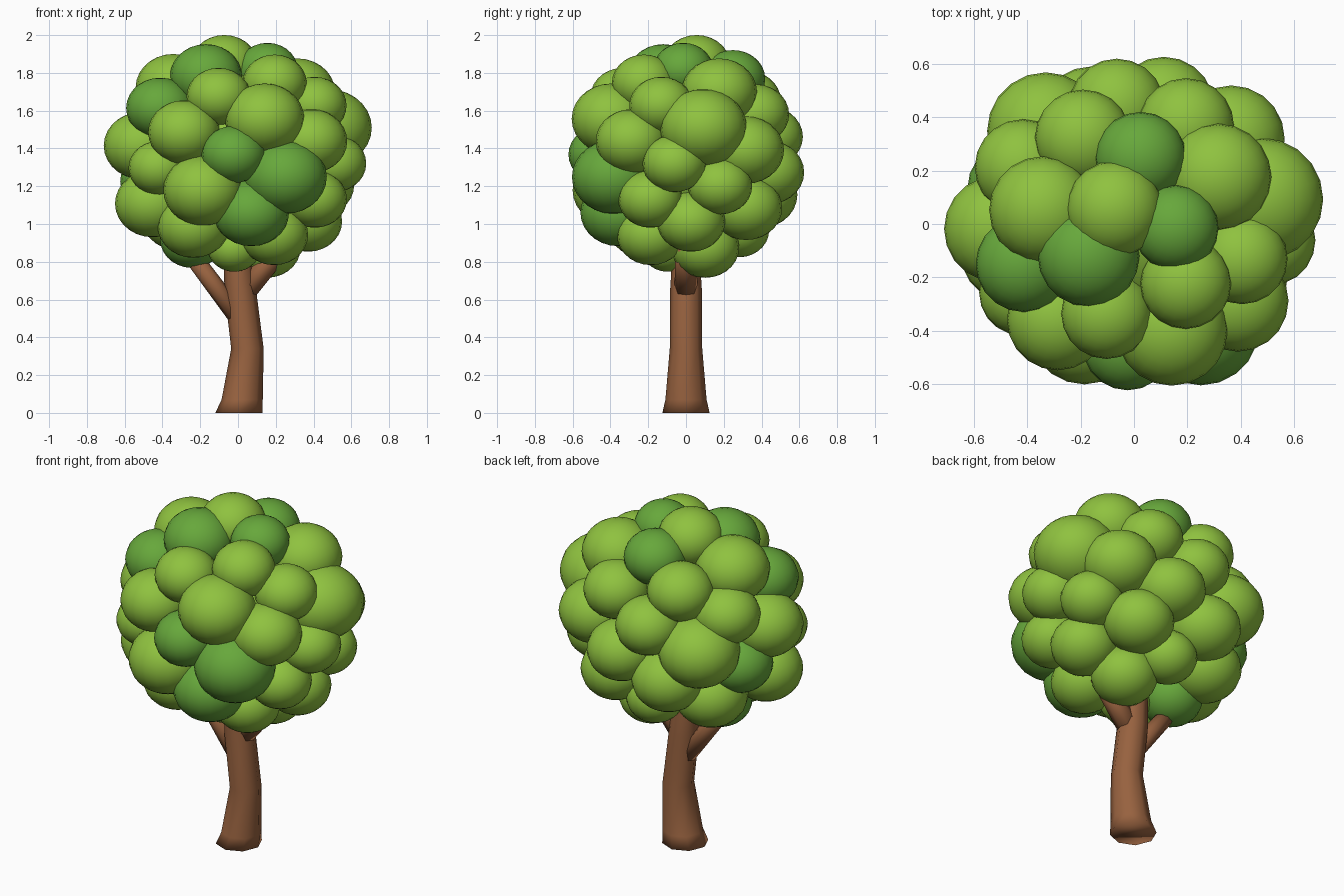
import bpy
import bmesh
from math import sin, cos, pi, radians, sqrt
from mathutils import Vector, Matrix

cube = bpy.data.objects.get("Cube")
if cube:
    bpy.data.objects.remove(cube, do_unlink=True)


def make_material(name, colour):
    material = bpy.data.materials.new(name)
    material.use_nodes = True
    material.diffuse_color = (*colour, 1)
    shader = next(n for n in material.node_tree.nodes if n.type == "BSDF_PRINCIPLED")
    shader.inputs["Base Color"].default_value = (*colour, 1)
    shader.inputs["Roughness"].default_value = 0.9
    return material


light_leaf = make_material("light leaf green", (0.275, 0.54, 0.05))
dark_leaf = make_material("dark leaf green", (0.135, 0.39, 0.044))
bark = make_material("bark brown", (0.312, 0.122, 0.05))


def finish(name, bm, material):
    """Turn a bmesh into a smooth shaded object of one colour."""
    bmesh.ops.recalc_face_normals(bm, faces=bm.faces)
    mesh = bpy.data.meshes.new(name)
    bm.to_mesh(mesh)
    bm.free()
    mesh.materials.append(material)
    obj = bpy.data.objects.new(name, mesh)
    bpy.context.collection.objects.link(obj)
    bpy.ops.object.select_all(action="DESELECT")
    obj.select_set(True)
    bpy.context.view_layer.objects.active = obj
    bpy.ops.object.shade_smooth_by_angle(angle=radians(120))
    return obj


def ellipsoid(name, centre, radii, material):
    bm = bmesh.new()
    placing = Matrix.Translation(centre) @ Matrix.Diagonal((*radii, 1))
    bmesh.ops.create_uvsphere(bm, u_segments=20, v_segments=14, radius=1, matrix=placing)
    return finish(name, bm, material)


def limb(name, stations, tilted=True, sides=8):
    """Skin rings of (x, z, radius) into a capped tube."""
    bm = bmesh.new()
    centres = [Vector((x, 0, z)) for x, z, radius in stations]
    up = Vector((0, 0, 1))
    axis = centres[-1] - centres[0] if tilted else up
    turn = up.rotation_difference(axis)
    rings = []
    for centre, (x, z, radius) in zip(centres, stations):
        ring = []
        for k in range(sides):
            angle = 2 * pi * k / sides
            offset = Vector((cos(angle), sin(angle), 0)) * radius
            offset.rotate(turn)
            ring.append(bm.verts.new(centre + offset))
        rings.append(ring)
    for low, high in zip(rings, rings[1:]):
        for k in range(sides):
            n = (k + 1) % sides
            bm.faces.new((low[k], low[n], high[n], high[k]))
    bm.faces.new(rings[0][::-1])
    bm.faces.new(rings[-1])
    return finish(name, bm, bark)


# Trunk: flared foot, a bend, then a slight lean back to the crown
limb("trunk", [(0.005, 0, 0.125), (0.022, 0.07, 0.109), (0.05, 0.34, 0.086),
               (0.012, 0.65, 0.084), (0, 0.8, 0.075), (0, 1.2, 0.05)], tilted=False)

# Branches forking from the trunk into the crown
limb("right_branch", [(0.025, 0.475, 0.052), (-0.275, 0.875, 0.046)])
limb("left_branch", [(0.02, 0.625, 0.062), (0.24, 0.89, 0.055)])

# Crown: leaf clumps spaced along a golden spiral over an ellipsoid
crown_centre = Vector((0, 0, 1.356))
crown_radii = Vector((0.515, 0.453, 0.496))
golden_angle = pi * (3 - sqrt(5))

# Clump radii in hundredths, from the top of the spiral to the bottom
clump_sizes = [18, 16, 19, 17, 17, 20, 20, 17, 18, 17, 18,
               18, 21, 18, 23, 19, 18, 19, 20, 20, 17,
               22, 17, 16, 19, 22, 18, 17, 21, 20, 17,
               20, 19, 20, 20, 18, 19, 16, 18, 17, 18, 14]
dark_clumps = {1, 2, 3, 10, 20, 25, 26, 33, 39}

# Small shifts of single clumps off the spiral
shifts = {0: (0.01, -0.01, 0), 1: (-0.035, -0.015, 0), 2: (0.01, 0.025, -0.01),
          10: (0, 0, 0.01), 26: (0.03, 0, 0), 31: (-0.02, 0, 0),
          40: (0, 0, -0.02)}

ellipsoid("crown_core", crown_centre, crown_radii * 0.9, light_leaf)
for i, size in enumerate(clump_sizes):
    height = 1 - 2 * (i + 0.5) / len(clump_sizes)
    reach = sqrt(1 - height * height)
    angle = (1 - i) * golden_angle
    direction = Vector((reach * cos(angle), reach * sin(angle), height))
    centre = crown_centre + direction * crown_radii + Vector(shifts.get(i, (0, 0, 0)))
    radius = size / 100
    ellipsoid(f"leaf_clump_{i + 1}", centre, (radius, radius, radius * 0.89),
              dark_leaf if i in dark_clumps else light_leaf)
